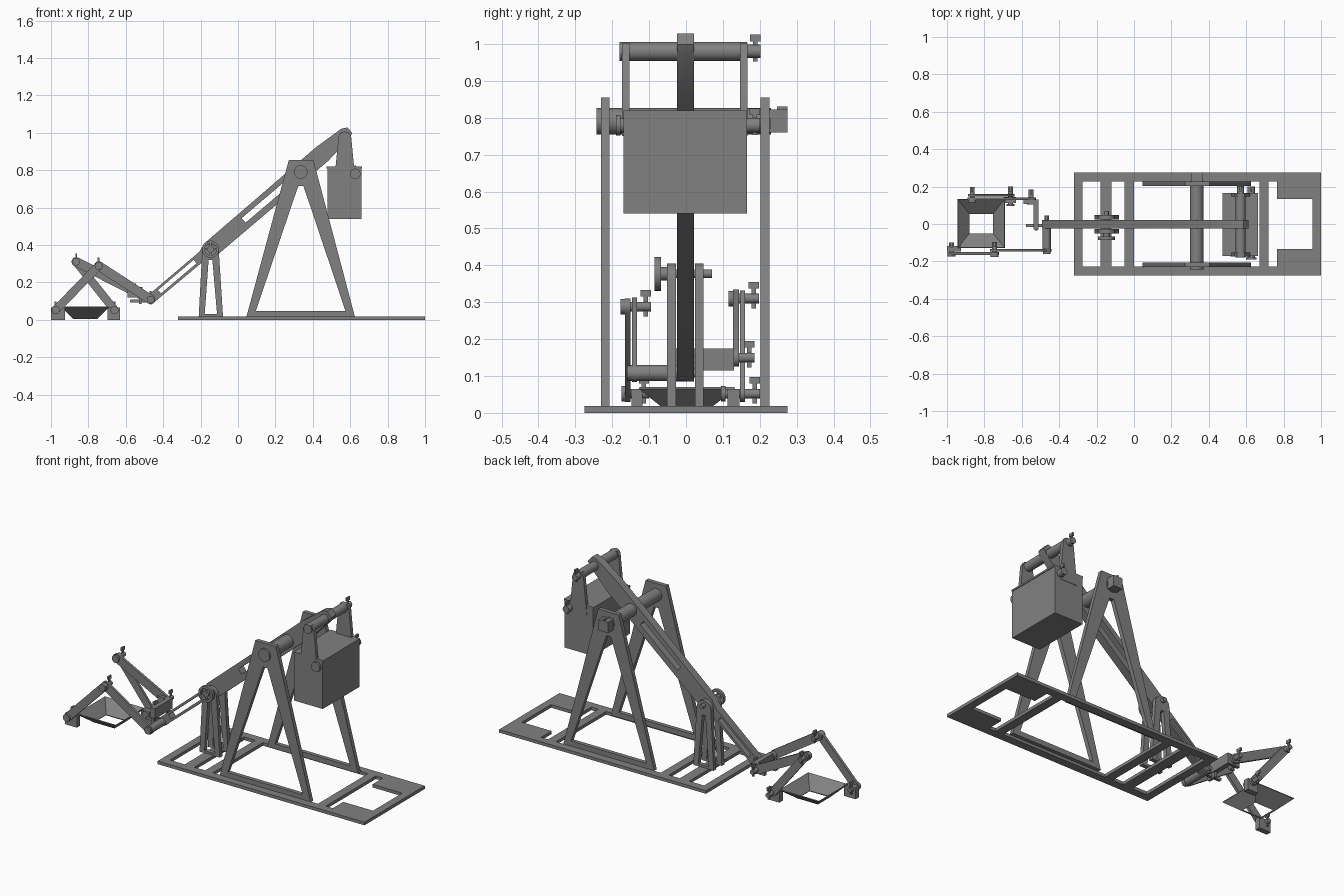
import bpy
import math
from mathutils import Matrix

if "Cube" in bpy.data.objects:
    bpy.data.objects.remove(bpy.data.objects["Cube"])

grey = bpy.data.materials.new("plain grey")
grey.diffuse_color = (0.22, 0.22, 0.22, 1)
grey.use_nodes = True
grey.node_tree.nodes["Principled BSDF"].inputs["Base Color"].default_value = grey.diffuse_color


def finish(ob, name, smooth=False):
    ob.name = name
    ob.data.materials.clear()
    ob.data.materials.append(grey)
    if smooth:
        bpy.ops.object.shade_smooth_by_angle(angle=math.radians(35))
    return ob


def box(name, x0, x1, y0, y1, z0, z1):
    bpy.ops.mesh.primitive_cube_add(size=1)
    ob = bpy.context.object
    ob.data.transform(Matrix.Translation(((x0 + x1) / 2, (y0 + y1) / 2, (z0 + z1) / 2))
                      @ Matrix.Diagonal((x1 - x0, y1 - y0, z1 - z0, 1)))
    return finish(ob, name)


def rod(name, x, z, r, y0, y1):
    """Round bar lying along y."""
    bpy.ops.mesh.primitive_cylinder_add(vertices=32, radius=r, depth=y1 - y0,
                                        location=(x, (y0 + y1) / 2, z),
                                        rotation=(math.pi / 2, 0, 0))
    return finish(bpy.context.object, name, True)


def plate(name, loops, y0, y1, flat=False):
    """Outline with optional holes, drawn in x-z (or x-y if flat) and given thickness."""
    cu = bpy.data.curves.new(name, 'CURVE')
    cu.dimensions = '2D'
    cu.fill_mode = 'BOTH'
    cu.extrude = (y1 - y0) / 2
    for loop in loops:
        s = cu.splines.new('POLY')
        s.points.add(len(loop) - 1)
        for p, (a, b) in zip(s.points, loop):
            p.co = (a, b, 0, 1)
        s.use_cyclic_u = True
    ob = bpy.data.objects.new(name, cu)
    bpy.context.collection.objects.link(ob)
    bpy.ops.object.select_all(action='DESELECT')
    ob.select_set(True)
    bpy.context.view_layer.objects.active = ob
    bpy.ops.object.convert(target='MESH')
    ob = bpy.context.object
    mid = (y0 + y1) / 2
    if flat:
        ob.data.transform(Matrix.Translation((0, 0, mid)))
    else:
        ob.data.transform(Matrix.Translation((0, mid, 0)) @ Matrix.Rotation(math.pi / 2, 4, 'X'))
    return finish(ob, name, True)


def rect(x0, x1, y0, y1):
    return [(x0, y0), (x1, y0), (x1, y1), (x0, y1)]


def circle(x, z, r, n=32):
    return [(x + r * math.cos(2 * math.pi * i / n), z + r * math.sin(2 * math.pi * i / n))
            for i in range(n)]


def link(name, a, b, r, y0, y1):
    """Bar with rounded ends between two pivots in x-z."""
    ang = math.atan2(b[1] - a[1], b[0] - a[0])
    pts = []
    for c, start in ((a, ang + math.pi / 2), (b, ang - math.pi / 2)):
        for i in range(9):
            t = start + math.pi * i / 8
            pts.append((c[0] + r * math.cos(t), c[1] + r * math.sin(t)))
    return plate(name, [pts], y0, y1)


def pin(name, x, z, y0, y1, r=0.013):
    """Hinge pin with collar and an upright locking key near its +y end."""
    rod(name, x, z, r, y0, y1)
    rod(name + "_collar", x, z, r + 0.008, y0, y0 + 0.012)
    box(name + "_key", x - 0.004, x + 0.004, y1 - 0.02, y1 - 0.008, z - 0.027, z + 0.035)
    box(name + "_key_head", x - 0.005, x + 0.005, y1 - 0.028, y1, z + 0.027, z + 0.045)


# Ground frame
T_hole = [(0.72, -0.228), (0.765, -0.228), (0.765, -0.133), (0.955, -0.133),
          (0.955, 0.133), (0.765, 0.133), (0.765, 0.228), (0.72, 0.228)]
holes = [rect(a, b, -0.228, 0.228) for a, b in
         ((-0.275, -0.18), (-0.12, -0.05), (0.0, 0.67))]
plate("ground_frame", [rect(-0.32, 1.0, -0.275, 0.275), T_hole] + holes, 0, 0.018, True)

# Side A-frames and main axle
for side, y in (("front", -0.219), ("rear", 0.214)):
    plate(side + "_a_frame",
          [[(0.045, 0.016), (0.625, 0.016), (0.403, 0.855), (0.272, 0.855)],
           [(0.095, 0.046), (0.575, 0.046), (0.35, 0.715), (0.322, 0.715)]],
          y - 0.012, y + 0.012)
rod("main_axle", 0.335, 0.79, 0.036, -0.242, 0.23)
box("axle_end", 0.305, 0.365, 0.225, 0.275, 0.76, 0.822)
box("axle_key", 0.33, 0.34, 0.247, 0.275, 0.81, 0.83)

# Throwing arm, laid out along its own length from the axle
ca, sa = math.cos(math.radians(40.3)), math.sin(math.radians(40.3))


def along(pts):
    return [(0.335 + u * ca - v * sa, 0.79 + u * sa + v * ca) for u, v in pts]


arm = [(-1.075, 0.012), (-1.075, -0.012), (-1.055, -0.025), (-0.69, -0.028), (-0.64, -0.05),
       (0.15, -0.05), (0.315, -0.032), (0.345, -0.02), (0.345, 0.02), (0.315, 0.036),
       (0.15, 0.048), (-0.64, 0.042), (-0.69, 0.025), (-1.055, 0.025)]
plate("throwing_arm", [along(arm), along(rect(-0.99, -0.74, -0.012, 0.012)),
                       along(rect(-0.40, -0.09, -0.016, 0.016))], -0.024, 0.022)

# Counterweight, hangers and their pins
rod("counterweight_rod", 0.57, 0.98, 0.026, -0.168, 0.165)
pin("counterweight_pin", 0.57, 0.98, -0.18, 0.202, 0.018)
for side, y in (("front", -0.163), ("rear", 0.157)):
    plate(side + "_hanger", [[(0.515, 0.75), (0.627, 0.75), (0.605, 0.98), (0.59, 1.003),
                              (0.55, 1.003), (0.538, 0.98)]], y - 0.01, y + 0.01)
box("counterweight_box", 0.478, 0.66, -0.17, 0.165, 0.54, 0.81)
box("counterweight_lid", 0.474, 0.664, -0.17, 0.165, 0.81, 0.82)
pin("latch_pin", 0.627, 0.78, -0.19, 0.2, 0.02)

# Guide stand and hand wheel
for side, y in (("front", -0.039), ("rear", 0.036)):
    top = [(-0.147 + 0.045 * math.cos(math.radians(d)), 0.36 + 0.045 * math.sin(math.radians(d)))
           for d in range(0, 181, 20)]
    plate(side + "_guide_stand", [[(-0.21, 0.016), (-0.08, 0.016)] + top,
                                  [(-0.178, 0.03), (-0.112, 0.03), (-0.137, 0.32),
                                   (-0.157, 0.32)]], y - 0.012, y + 0.012)
rod("wheel_shaft", -0.147, 0.377, 0.012, -0.085, 0.07)
plate("wheel_rim", [circle(-0.147, 0.377, 0.046), circle(-0.147, 0.377, 0.032)], -0.086, -0.068)
rod("wheel_hub", -0.147, 0.377, 0.018, -0.084, -0.05)
for i in range(2):
    d = (0.036, 0) if i else (0, 0.036)
    link("wheel_spoke", (-0.147 - d[0], 0.377 - d[1]), (-0.147 + d[0], 0.377 + d[1]),
         0.005, -0.081, -0.073)

# Sling joint at the arm tip
rod("tip_rod", -0.467, 0.108, 0.022, -0.15, 0.0)
pin("tip_pin", -0.467, 0.108, -0.16, 0.045, 0.012)

# Front sling links
elbow, corner = (-0.745, 0.288), (-0.975, 0.052)
link("front_upper_link", (-0.467, 0.108), elbow, 0.025, -0.147, -0.133)
link("front_lower_link", elbow, corner, 0.022, -0.166, -0.15)
pin("front_elbow_pin", *elbow, -0.177, -0.095)
pin("front_corner_pin", *corner, -0.175, -0.1)
box("front_corner_block", -1.0, -0.925, -0.148, -0.118, 0.0, 0.065)

# Rear sling links
elbow, corner, release = (-0.865, 0.31), (-0.66, 0.052), (-0.55, 0.15)
link("rear_upper_link", elbow, release, 0.025, 0.128, 0.143)
link("rear_lower_link", elbow, corner, 0.022, 0.147, 0.16)
pin("rear_elbow_pin", *elbow, 0.115, 0.198)
pin("rear_corner_pin", *corner, 0.095, 0.2)
pin("rear_release_pin", *release, 0.105, 0.185)
box("rear_corner_block", -0.697, -0.63, 0.112, 0.145, 0.0, 0.065)

# Release bracket and hook
box("release_bracket", -0.537, -0.51, -0.03, 0.13, 0.115, 0.175)
box("release_lug", -0.59, -0.51, 0.108, 0.127, 0.118, 0.175)
box("release_foot", -0.53, -0.515, -0.035, 0.02, 0.085, 0.12)
link("release_hook", (-0.57, 0.1), (-0.45, 0.1), 0.008, -0.016, 0.0)

# Sling pouch: open tapered tray
bpy.ops.mesh.primitive_plane_add(size=1)
pouch = bpy.context.object
lower, upper = rect(-0.882, -0.752, -0.052, 0.056), rect(-0.943, -0.69, -0.128, 0.133)
mesh = bpy.data.meshes.new("pouch")
mesh.from_pydata([(x, y, 0.005) for x, y in lower] + [(x, y, 0.065) for x, y in upper], [],
                 [(i, (i + 1) % 4, (i + 1) % 4 + 4, i + 4) for i in range(4)])
pouch.data = mesh
finish(pouch, "sling_pouch")
mod = pouch.modifiers.new("thickness", 'SOLIDIFY')
mod.thickness = 0.006
mod.offset = -1
